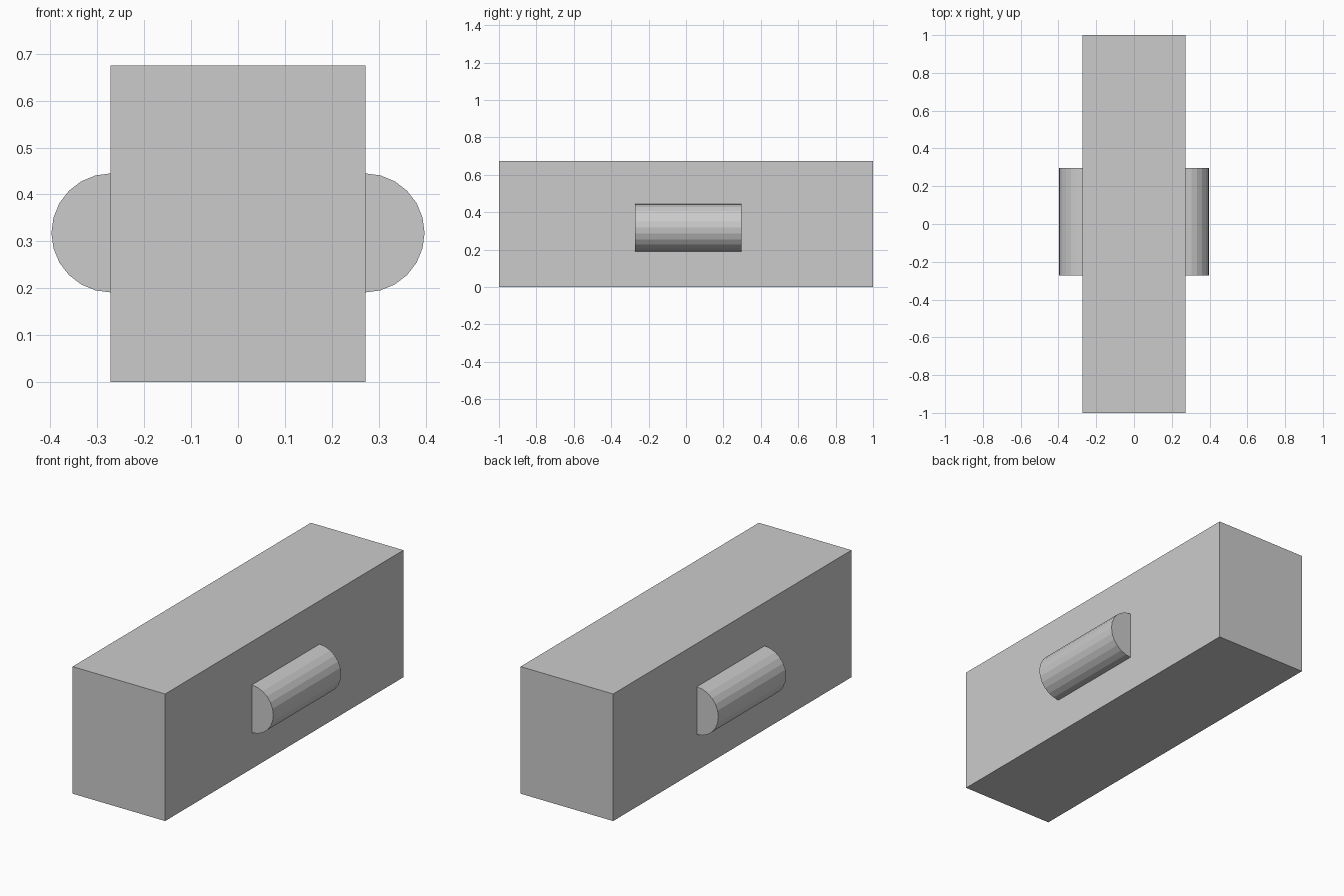
import bpy, bmesh, math

if "Cube" in bpy.data.objects:
    bpy.data.objects.remove(bpy.data.objects["Cube"])

HALF_W, HEIGHT = 0.272, 0.675
R, CZ, Y0, Y1 = 0.127, 0.318, -0.272, 0.297
SIDES = 12  # facets on each half-round

grey = bpy.data.materials.new("light grey")
grey.diffuse_color = (0.6, 0.6, 0.6, 1)
grey.use_nodes = True
grey.node_tree.nodes["Principled BSDF"].inputs["Base Color"].default_value = grey.diffuse_color


def add_object(name, bm):
    bmesh.ops.recalc_face_normals(bm, faces=bm.faces[:])
    mesh = bpy.data.meshes.new(name)
    bm.to_mesh(mesh)
    bm.free()
    mesh.materials.append(grey)
    obj = bpy.data.objects.new(name, mesh)
    bpy.context.collection.objects.link(obj)


# Long rectangular body
bm = bmesh.new()
bmesh.ops.create_cube(bm, size=1)
for v in bm.verts:
    v.co = (v.co.x * 2 * HALF_W, v.co.y * 2, (v.co.z + 0.5) * HEIGHT)
add_object("body", bm)

# Half-round bar on each side wall
for side, name in ((-1, "left_half_round"), (1, "right_half_round")):
    bm = bmesh.new()
    angles = [math.pi * (i / SIDES - 0.5) for i in range(SIDES + 1)]
    profile = [bm.verts.new((side * (HALF_W - 0.001 + (R * math.cos(a))), Y0,
                             CZ + R * math.sin(a))) for a in angles]
    face = bm.faces.new(profile)
    ext = bmesh.ops.extrude_face_region(bm, geom=[face], use_keep_orig=True)
    moved = [g for g in ext["geom"] if isinstance(g, bmesh.types.BMVert)]
    bmesh.ops.translate(bm, verts=moved, vec=(0, Y1 - Y0, 0))
    add_object(name, bm)
